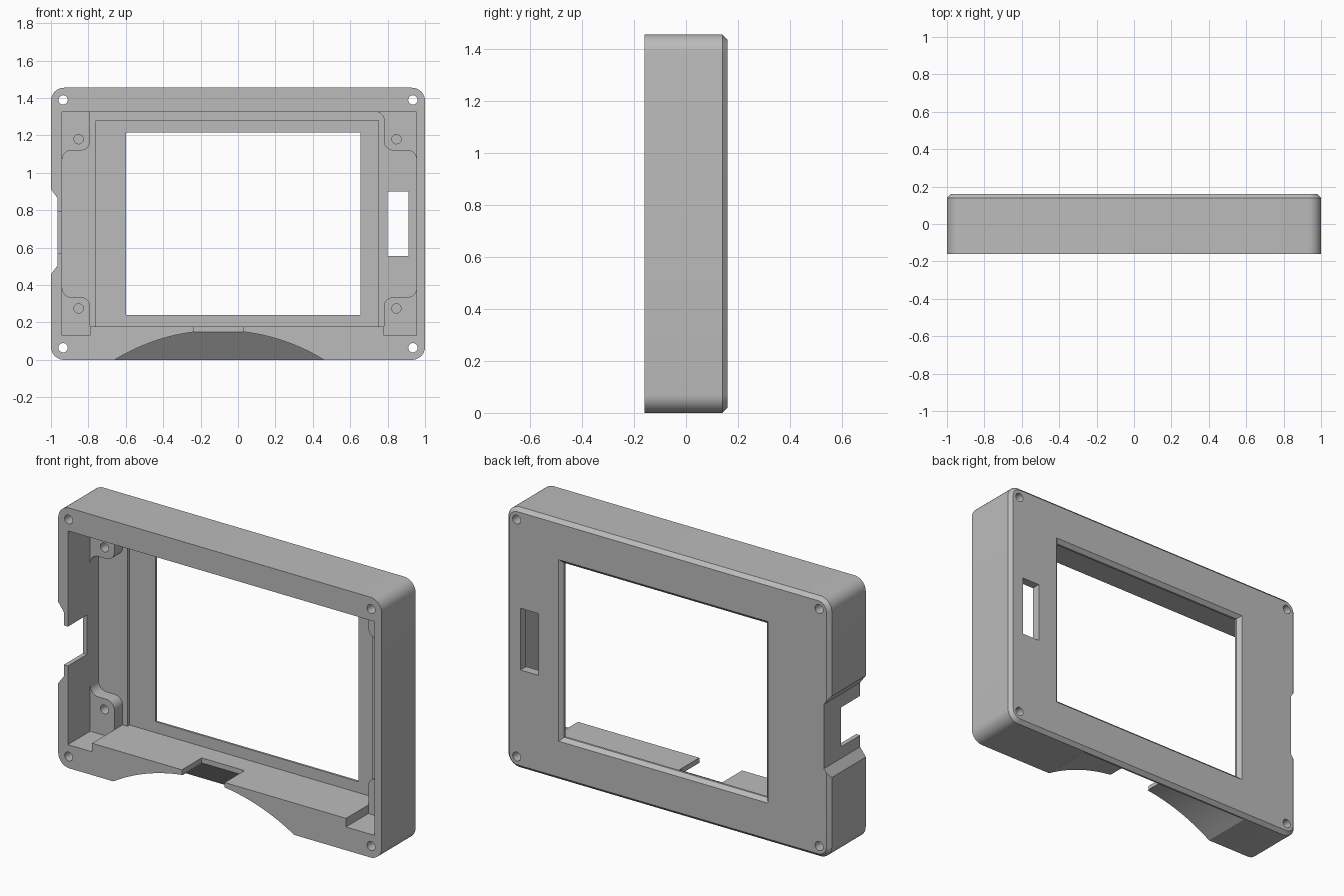
import bpy, bmesh, math
from mathutils import Vector

if "Cube" in bpy.data.objects:
    bpy.data.objects.remove(bpy.data.objects["Cube"], do_unlink=True)

FRONT, BACK = -0.16, 0.16
HEIGHT = 1.455
POST_Y, WALL_Y = 0.037, 0.11      # front of the posts, inside of the back wall

grey = bpy.data.materials.new("light grey plastic")
grey.use_nodes = True
grey.diffuse_color = (0.5, 0.5, 0.5, 1)
grey.node_tree.nodes["Principled BSDF"].inputs["Base Color"].default_value = (0.5, 0.5, 0.5, 1)


def arc(cx, cz, r, start, end, steps=8):
    angles = [math.radians(start + (end - start) * i / steps) for i in range(steps + 1)]
    return [(cx + r * math.cos(a), cz + r * math.sin(a)) for a in angles]


def rect(x0, x1, z0, z1, grow=0):
    return [(x0 - grow, z0 - grow), (x1 + grow, z0 - grow),
            (x1 + grow, z1 + grow), (x0 - grow, z1 + grow)]


def rounded(inset, r):
    x, lo, hi = 1 - inset - r, inset + r, HEIGHT - inset - r
    return (arc(x, lo, r, -90, 0) + arc(x, hi, r, 0, 90)
            + arc(-x, hi, r, 90, 180) + arc(-x, lo, r, 180, 270))


def loft(name, sections, plane=None):
    """Solid through equal-length x-z outlines placed at successive depths."""
    bm = bmesh.new()
    loops = [[bm.verts.new((x, y, z)) for x, z in pts] for pts, y in sections]
    n = len(loops[0])
    for a, b in zip(loops, loops[1:]):
        for i in range(n):
            bm.faces.new((a[i], a[(i + 1) % n], b[(i + 1) % n], b[i]))
    bm.faces.new(loops[0])
    bm.faces.new(loops[-1])
    if plane:
        geom = bm.verts[:] + bm.edges[:] + bm.faces[:]
        bmesh.ops.bisect_plane(bm, geom=geom, plane_co=plane[0],
                               plane_no=plane[1], clear_outer=True)
        bmesh.ops.holes_fill(bm, edges=[e for e in bm.edges if e.is_boundary])
    bmesh.ops.recalc_face_normals(bm, faces=bm.faces)
    mesh = bpy.data.meshes.new(name)
    bm.to_mesh(mesh)
    bm.free()
    mesh.materials.append(grey)
    obj = bpy.data.objects.new(name, mesh)
    bpy.context.collection.objects.link(obj)
    return obj


def cut(name, sections, plane=None):
    """Subtract a lofted solid from the housing."""
    tool = loft(name, sections, plane)
    tool.hide_render = True
    mod = housing.modifiers.new(name, 'BOOLEAN')
    mod.operation, mod.solver, mod.object = 'DIFFERENCE', 'EXACT', tool
    bpy.context.view_layer.objects.active = housing
    bpy.ops.object.modifier_apply(modifier=name)
    bpy.data.objects.remove(tool, do_unlink=True)


# Outer shell with rounded corners and a bevelled back edge
housing = loft("display_housing", [(rounded(0, 0.07), FRONT), (rounded(0, 0.07), 0.14),
                                   (rounded(0.02, 0.05), BACK)])

# Main cavity, with a raised floor between the lower corner pockets
LEFT, RIGHT, POST_L, POST_R = -0.94, 0.955, -0.79, 0.78
LOW, FLOOR, TOP = 0.13, 0.178, 1.325
pocket = [(LEFT, LOW), (POST_L, LOW), (POST_L, FLOOR), (POST_R, FLOOR),
          (POST_R, LOW), (RIGHT, LOW), (RIGHT, TOP), (LEFT, TOP)]
cut("cavity", [(pocket, -0.3), (pocket, POST_Y)])


# Deeper cavity that leaves four rounded corner posts standing
def post_edge(wall, inner, side):
    pts = arc(0.05, 0.285, 0.05, 180, 90)
    pts = [(inner - side * x, z) for x, z in pts]
    return pts + [(wall + side * (0.05 + x), 0.385 + z)
                  for x, z in arc(0, 0, 0.05, 270, 180)]


def flip(pts):
    return [(x, HEIGHT - z) for x, z in reversed(pts)]


def swing(pts, inner, side):
    """Place the convex post corner on the cavity side of the post."""
    return [(inner - side * (0.05 - (0.05 - abs(inner - x)) * 1.0), z) if i < 9 else (x, z)
            for i, (x, z) in enumerate(pts)]


def post_outline(wall, inner, side):
    convex = [(inner - side * 0.05 + side * x, 0.285 + z) for x, z in arc(0, 0, 0.05, 0, 90)]
    concave = [(wall + side * (0.05 + x), 0.385 + z) for x, z in arc(0, 0, 0.05, 270, 180)]
    return convex + concave


left, right = post_outline(LEFT, POST_L, 1), post_outline(RIGHT, POST_R, -1)
inner = ([(POST_L, FLOOR)] + left + flip(left) + [(POST_L, TOP)]
         + arc(0.74, TOP - 0.04, 0.04, 90, 0) + flip(right)[::-1] + right[::-1]
         + [(POST_R, FLOOR)])
# Right side runs downwards: upper post first, then the lower one
inner = ([(POST_L, FLOOR)] + left + flip(left) + [(POST_L, TOP)]
         + arc(POST_R - 0.04, TOP - 0.04, 0.04, 90, 0)
         + [(x, HEIGHT - z) for x, z in right] + right[::-1] + [(POST_R, FLOOR)])
cut("inner_cavity", [(inner, 0.0), (inner, WALL_Y)])

# Shallow screen seat and the window with its flared back edge
seat = rect(-0.76, 0.752, FLOOR, 1.28)
cut("screen_seat", [(seat, 0.05), (seat, 0.128)])
window = (-0.6, 0.655, 0.24, 1.215)
cut("window", [(rect(*window), 0.05), (rect(*window), 0.14),
               (rect(*window, 0.02), BACK), (rect(*window, 0.02), 0.2)])

# Slot through the back wall
slot = rect(0.8, 0.912, 0.555, 0.9)
cut("back_slot", [(slot, 0.06), (slot, 0.2)])

# Tapered side recess and the connector opening inside it
side = [(-1.035, 0.41), (-0.965, 0.505), (-0.965, 0.865), (-1.035, 0.96)]
cut("side_recess", [(side, -0.3), (side, 0.3)])
port = rect(-1.1, -0.9, 0.57, 0.79)
cut("side_port", [(port, -0.3), (port, 0.01)])

# Arched scoop in the underside ending in a sloping plane, with a floor notch
arch = arc(-0.1, -0.912, 1.07, 55.9, 124.1, 32)
cut("underside_scoop", [(arch, -0.3), (arch, 0.3)],
    (Vector((0, 0.015, 0.15)), Vector((0, 0.15, 0.115)).normalized()))
notch = rect(-0.235, 0.03, 0.15, 0.25)
cut("floor_notch", [(notch, -0.3), (notch, 0.015)])

# Screw holes: through the frame corners, blind in the posts
for x in (-0.935, 0.935):
    for z in (0.065, 1.39):
        ring = arc(x, z, 0.025, 0, 345, 23)
        cut("corner_hole", [(ring, -0.3), (ring, 0.3)])
for x in (-0.852, 0.847):
    for z in (0.275, 1.18):
        ring = arc(x, z, 0.025, 0, 345, 23)
        cut("post_hole", [(ring, 0.0), (ring, 0.1)])

# Smooth curved walls, keep edges sharp
bpy.ops.object.select_all(action='DESELECT')
housing.select_set(True)
bpy.context.view_layer.objects.active = housing
bpy.ops.object.shade_smooth_by_angle(angle=math.radians(30))
